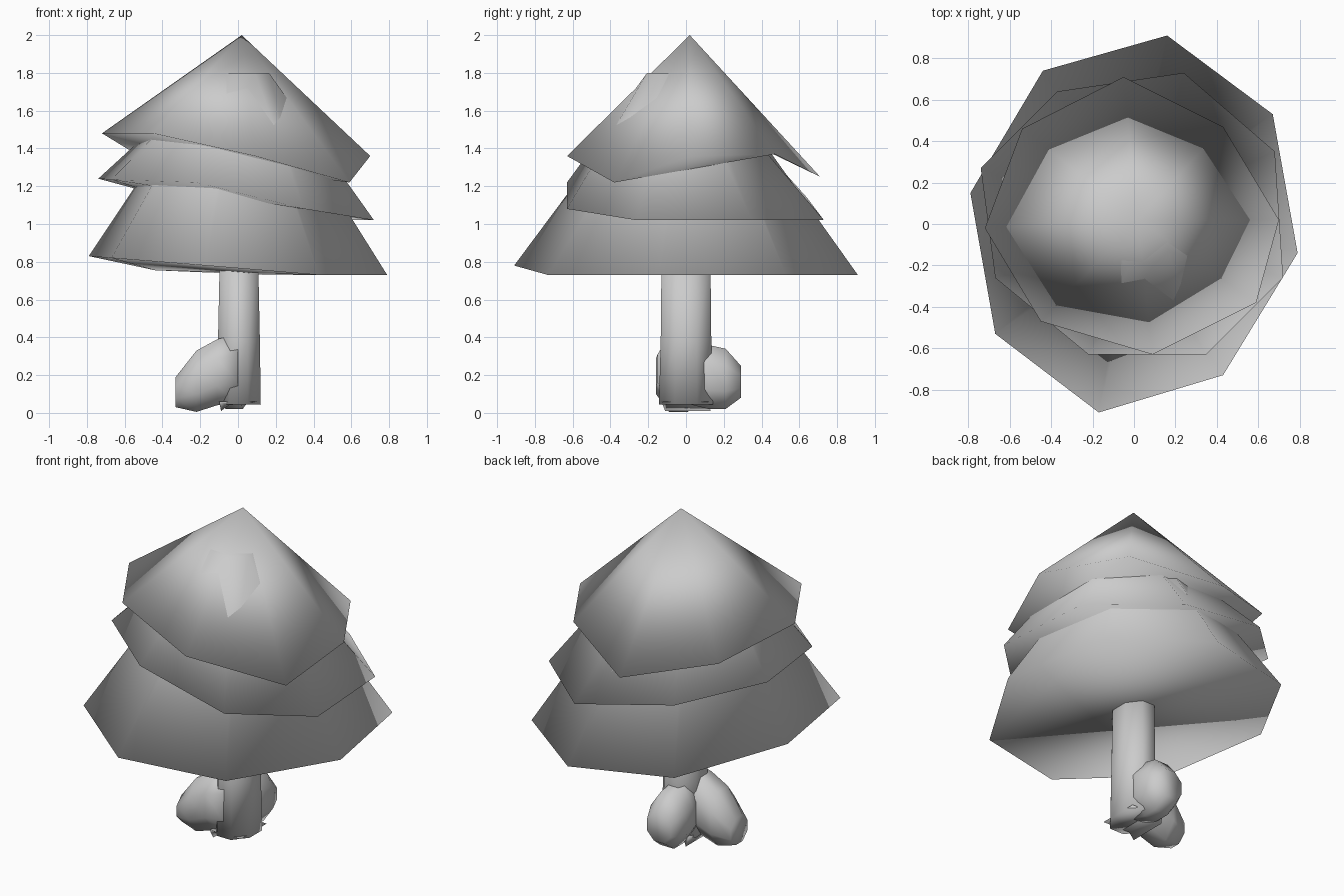
import bpy
import bmesh
from math import cos, sin, pi
from mathutils import Vector

cube = bpy.data.objects.get("Cube")
if cube:
    bpy.data.objects.remove(cube, do_unlink=True)

grey = bpy.data.materials.new("plain_grey")
grey.use_nodes = True
colour = (0.6, 0.6, 0.6, 1)
grey.diffuse_color = colour
grey.node_tree.nodes["Principled BSDF"].inputs["Base Color"].default_value = colour


def loft(name, rings):
    """Join rings of points with quads (a single point makes a tip), cap the ends."""
    bm = bmesh.new()
    loops = [[bm.verts.new(p) for p in ring] for ring in rings]
    for low, high in zip(loops, loops[1:]):
        n = len(low)
        for i in range(n):
            j = (i + 1) % n
            if len(high) == 1:
                bm.faces.new((low[i], low[j], high[0]))
            else:
                bm.faces.new((low[i], low[j], high[j], high[i]))
    for loop in (loops[0], loops[-1]):
        if len(loop) > 2:
            bm.faces.new(loop)
    bmesh.ops.recalc_face_normals(bm, faces=bm.faces)
    for face in bm.faces:
        face.smooth = True
    mesh = bpy.data.meshes.new(name)
    bm.to_mesh(mesh)
    bm.free()
    mesh.materials.append(grey)
    obj = bpy.data.objects.new(name, mesh)
    bpy.context.collection.objects.link(obj)
    return obj


def shrink(rim, centre, scale):
    """Small flat copy of a rim, used as the blunt top of a tier."""
    c = Vector(centre)
    return [c + Vector((p[0] * scale, p[1] * scale, 0)) for p in rim]


# Foliage tiers: uneven eight-sided cones, closed underneath
lower_rim = [(.16, .91, .73), (-.44, .74, .755), (-.79, .15, .83), (-.67, -.53, .82),
             (-.17, -.91, .78), (.43, -.73, .73), (.79, -.14, .73), (.67, .53, .73)]
middle_rim = [(.24, .73, 1.02), (-.37, .64, 1.14), (-.74, .27, 1.24), (-.67, -.26, 1.235),
              (-.22, -.63, 1.22), (.35, -.63, 1.08), (.72, -.26, 1.02), (.68, .35, 1.02)]
upper_rim = [(-.05, .71, 1.25), (-.54, .46, 1.37), (-.72, -.02, 1.48), (-.45, -.47, 1.48),
             (.09, -.63, 1.36), (.59, -.38, 1.22), (.70, .02, 1.36), (.43, .47, 1.37)]
loft("lower_foliage", [lower_rim, shrink(lower_rim, (-.01, 0, 1.88), .1)])
loft("middle_foliage", [middle_rim, shrink(middle_rim, (.02, -.08, 1.8), .2)])
loft("upper_foliage", [upper_rim, [(.02, .02, 2)]])


# Trunk: slightly tapered octagonal post
def octagon(rx, ry, z):
    turn = pi / 8
    return [(.005 + rx * cos(turn + i * pi / 4), ry * sin(turn + i * pi / 4), z)
            for i in range(8)]


loft("trunk", [octagon(.125, .155, .045), octagon(.12, .145, .38), octagon(.11, .14, .82)])


# Root stubs: bulging lobes growing out of the trunk base
def root(name, direction, offset, profile):
    out = Vector(direction)
    side = Vector((-out.y, out.x, 0))
    rings = []
    for dist, low, high, width in profile:
        mid, half = (low + high) / 2, (high - low) / 2
        ring = []
        for i in range(8):
            a = pi / 8 + i * pi / 4
            p = out * dist + side * (offset + width * cos(a) * 1.08)
            p.z = mid + half * sin(a) * 1.08
            ring.append(p)
        rings.append(ring)
    loft(name, rings)


root("right_root", (-1, 0, 0), .04,
     [(0, .05, .42, .11), (.11, .04, .39, .12), (.22, .005, .33, .12), (.33, .03, .19, .08)])
root("back_root", (0, 1, 0), .02,
     [(0, .05, .4, .09), (.12, .02, .36, .11), (.21, .02, .34, .11), (.29, .08, .25, .08)])

# Small root tip under the front of the trunk
loft("front_root_tip", [[(-.1, -.13, .06), (.11, -.13, .06), (.11, .12, .06), (-.1, .12, .06)],
                        [(-.09, -.11, .01), (-.05, -.1, .04), (-.05, .1, .04), (-.09, .13, .01)]])
